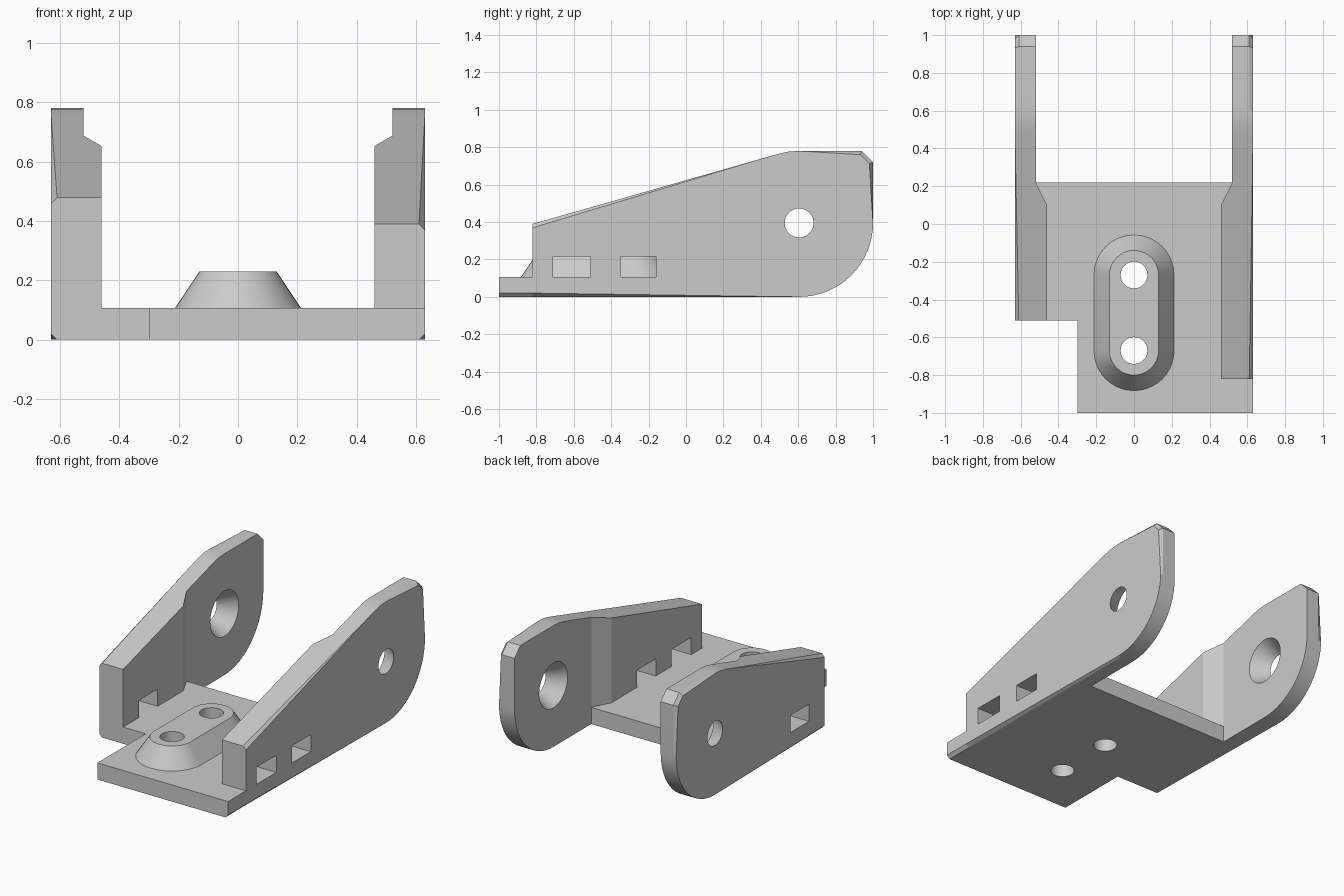
import bpy, bmesh, math
from math import sin, cos, pi, radians
from mathutils import Matrix

cube = bpy.data.objects.get("Cube")
if cube:
    bpy.data.objects.remove(cube, do_unlink=True)

grey = bpy.data.materials.new("plain grey")
grey.use_nodes = True
grey.diffuse_color = (0.6, 0.6, 0.6, 1)
grey.node_tree.nodes["Principled BSDF"].inputs["Base Color"].default_value = (0.6, 0.6, 0.6, 1)

HALF, INNER, THIN = 0.63, 0.46, 0.52   # wall planes along x
FLOOR, CHAMFER = 0.107, 0.02
PIVOT_Y, PIVOT_Z = 0.605, 0.395


def make(name, bm):
    bmesh.ops.recalc_face_normals(bm, faces=bm.faces)
    mesh = bpy.data.meshes.new(name)
    bm.to_mesh(mesh)
    bm.free()
    obj = bpy.data.objects.new(name, mesh)
    bpy.context.collection.objects.link(obj)
    mesh.materials.append(grey)
    return obj


def loft(bottom, top):
    """Solid between two matching rings of points."""
    bm = bmesh.new()
    a = [bm.verts.new(p) for p in bottom]
    b = [bm.verts.new(p) for p in top]
    bm.faces.new(a)
    bm.faces.new(b)
    for i in range(len(a)):
        j = (i + 1) % len(a)
        bm.faces.new((a[i], a[j], b[j], b[i]))
    return bm


def prism_z(points, z0, z1):
    return loft([(x, y, z0) for x, y in points], [(x, y, z1) for x, y in points])


def box(x0, x1, y0, y1, z0, z1):
    return prism_z([(x0, y0), (x1, y0), (x1, y1), (x0, y1)], z0, z1)


def bevel(bm, edges):
    bmesh.ops.bevel(bm, geom=edges, offset=CHAMFER, segments=1,
                    profile=0.5, affect='EDGES')


def cut(obj, bm):
    cutter = make("cutter", bm)
    cutter.hide_render = True
    mod = obj.modifiers.new("cut", 'BOOLEAN')
    mod.operation, mod.solver, mod.object = 'DIFFERENCE', 'EXACT', cutter
    bpy.context.view_layer.objects.active = obj
    bpy.ops.object.modifier_apply(modifier=mod.name)
    bpy.data.objects.remove(cutter, do_unlink=True)


def smooth(obj):
    bpy.ops.object.select_all(action='DESELECT')
    obj.select_set(True)
    bpy.context.view_layer.objects.active = obj
    bpy.ops.object.shade_smooth_by_angle(angle=radians(20))


def side_wall(name, side, front, windows):
    # side profile: flat bottom, round heel, clipped top corner, sloping top
    profile = [(front, 0)]
    for i in range(17):
        a = pi / 2 * i / 16
        profile.append((PIVOT_Y + PIVOT_Z * sin(a), PIVOT_Z - PIVOT_Z * cos(a)))
    profile += [(1, 0.72), (0.94, 0.78), (0.60, 0.78), (0.55, 0.777), (0.50, 0.766),
                (0.46, 0.755), (front, 0.39 + 0.285 * (front + 0.82))]
    bm = loft([(INNER, y, z) for y, z in profile], [(HALF, y, z) for y, z in profile])
    # outer rim chamfer, except along the front end
    bevel(bm, [e for e in bm.edges if all(v.co.x > HALF - 0.001 for v in e.verts)
               and any(v.co.y > front + 0.001 for v in e.verts)])
    wall = make(name, bm)

    # thinner rear part with an angled step
    cut(wall, prism_z([(0.40, -0.02), (THIN, 0.22), (THIN, 1.1), (0.40, 1.1)], -0.1, 1))
    # tapered pivot hole, wide on the inside
    bm = bmesh.new()
    bmesh.ops.create_cone(bm, cap_ends=True, segments=40, radius1=0.157, radius2=0.065,
                          depth=0.15)
    bm.transform(Matrix.Translation((0.575, PIVOT_Y, PIVOT_Z)) @ Matrix.Rotation(pi / 2, 4, 'Y'))
    cut(wall, bm)
    # small rectangular windows just above the floor
    for y0, y1 in windows:
        cut(wall, box(0.40, 0.70, y0, y1, FLOOR, 0.217))

    if side < 0:
        wall.data.transform(Matrix.Scale(-1, 4, (1, 0, 0)))
        wall.data.flip_normals()
    smooth(wall)


def round_slot(radius, z):
    ring = []
    for centre, start in ((-0.27, 0), (-0.67, pi)):
        for i in range(21):
            a = start + pi * i / 20
            ring.append((radius * cos(a), centre + radius * sin(a), z))
    return ring


# side walls
rear_window, front_window = (-0.35, -0.16), (-0.71, -0.51)
side_wall("left_wall", 1, -0.82, [rear_window, front_window])
side_wall("right_wall", -1, -0.51, [rear_window])

# base plate fitting between the walls, with a front tab
bm = prism_z([(-0.30, -1), (HALF, -1), (HALF, -0.82), (INNER, -0.82), (INNER, 0.10),
              (THIN, 0.22), (-THIN, 0.22), (-INNER, 0.10), (-INNER, -0.51),
              (-0.30, -0.51)], 0, FLOOR)
bevel(bm, [e for e in bm.edges
           if all(v.co.x > HALF - 0.001 and v.co.z < 0.001 for v in e.verts)])
plate = make("base_plate", bm)

# raised mounting boss with sloping sides
boss = make("mounting_boss", loft(round_slot(0.212, FLOOR), round_slot(0.13, 0.23)))

# screw holes through boss and plate
for part in (plate, boss):
    for y in (-0.27, -0.67):
        bm = bmesh.new()
        bmesh.ops.create_cone(bm, cap_ends=True, segments=32, radius1=0.071,
                              radius2=0.071, depth=1)
        bm.transform(Matrix.Translation((0, y, 0)))
        cut(part, bm)
    smooth(part)
